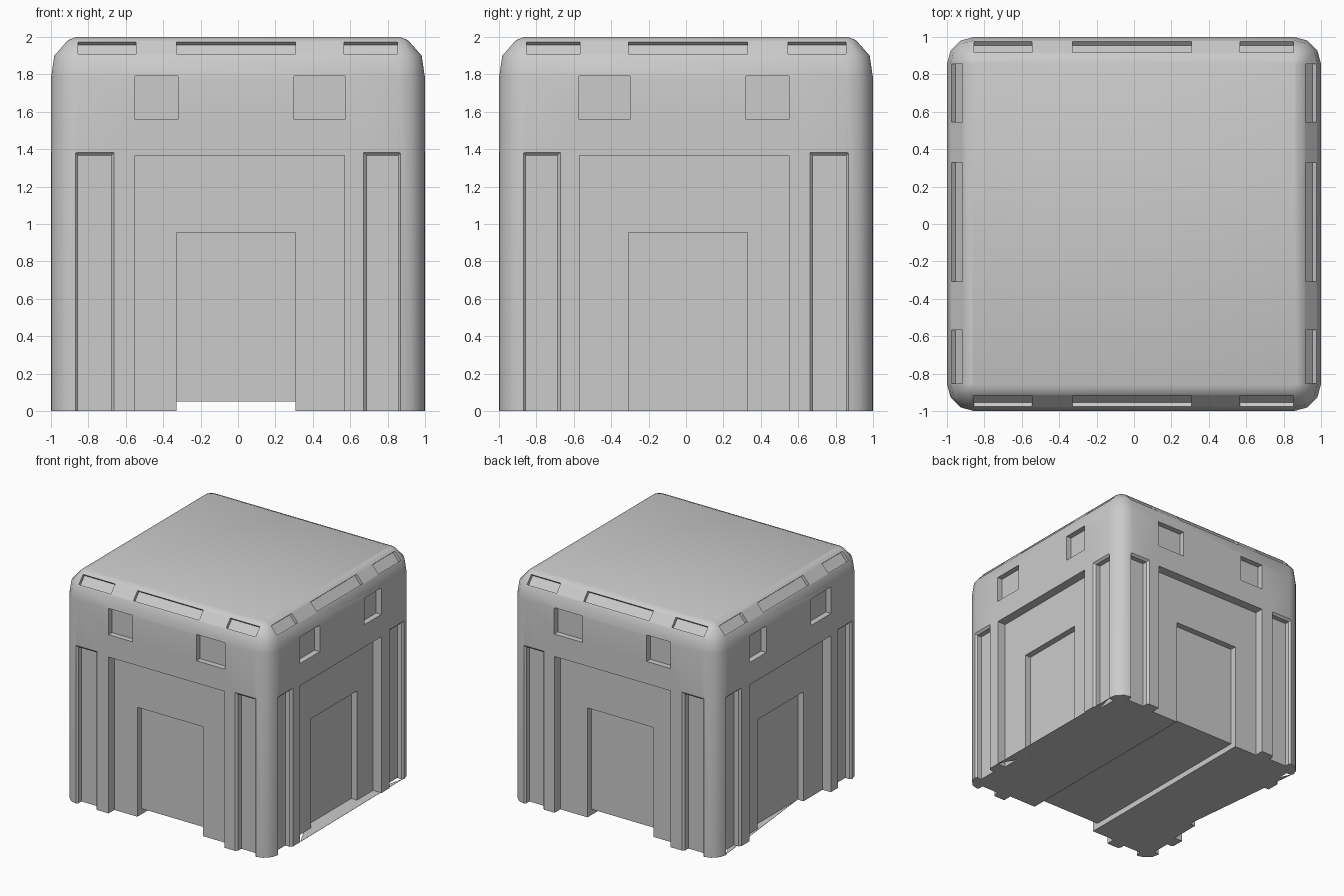
import bpy, bmesh, math

if "Cube" in bpy.data.objects:
    bpy.data.objects.remove(bpy.data.objects["Cube"])


def make_object(name, bm):
    bmesh.ops.recalc_face_normals(bm, faces=bm.faces)
    me = bpy.data.meshes.new(name)
    bm.to_mesh(me)
    bm.free()
    ob = bpy.data.objects.new(name, me)
    bpy.context.collection.objects.link(ob)
    return ob


def loft(bm, loops):
    rings = [[bm.verts.new(p) for p in loop] for loop in loops]
    n = len(rings[0])
    for a, b in zip(rings, rings[1:]):
        for i in range(n):
            j = (i + 1) % n
            bm.faces.new((a[i], a[j], b[j], b[i]))
    bm.faces.new(rings[0][::-1])
    bm.faces.new(rings[-1])


# Map (along, outward, up) coordinates to one of the four sides
def side_point(axis, sign, u, d, z):
    return (u, sign * d, z) if axis == 'y' else (sign * d, u, z)


def recess(bm, axis, sign, u0, u1, z0, z1, depth, flare=0.0):
    sections = [(1 - depth, 0), (1.1, 0)]
    if flare:
        sections = [(1 - depth, 0), (1 - flare, 0), (1, flare), (1.1, flare)]
    loft(bm, [[side_point(axis, sign, u, d, z) for u, z in (
        (u0 - f, z0), (u1 + f, z0), (u1 + f, z1 + f), (u0 - f, z1 + f))]
        for d, f in sections])


def roof_slot(bm, axis, sign, u0, u1):
    profile = []
    for d, z, k in ((.975, 1.908, -.027), (.975, 1.908, .1),
                    (.917, 1.974, .1), (.917, 1.974, -.027)):
        profile.append((d + .75 * k, z + .66 * k))
    loft(bm, [[side_point(axis, sign, u, d, z) for d, z in profile] for u in (u0, u1)])


# Rounded block body
CENTRE, RADIUS = .855, .145
body_bm = bmesh.new()
loops = []
for inset, z in ((0, 0), (0, 1.78), (.018, 1.9), (.09, 1.982), (.135, 2)):
    r = RADIUS - inset
    loop = []
    for q in range(4):
        a0 = q * math.pi / 2
        cx = CENTRE if q in (0, 3) else -CENTRE
        cy = CENTRE if q in (0, 1) else -CENTRE
        for s in range(4):
            a = a0 + s * math.pi / 6
            loop.append((cx + r * math.cos(a), cy + r * math.sin(a), z))
    loops.append(loop)
loft(body_bm, loops)
body = make_object("block_body", body_bm)

# Recesses on all sides: panel, corner strips, windows, roof slots, doorway
panels, doors, channel = bmesh.new(), bmesh.new(), bmesh.new()
for axis, flip in (('y', 1), ('x', -1)):
    def span(a, b):
        return (a, b) if flip == 1 else (-b, -a)
    for sign in (-1, 1):
        recess(panels, axis, sign, *span(-.55, .57), -.1, 1.365, .08)
        for a, b in ((-.855, -.68), (.69, .855)):
            recess(panels, axis, sign, *span(a, b), -.1, 1.365, .06, .018)
        for a, b in ((-.55, -.32), (.30, .573)):
            recess(panels, axis, sign, *span(a, b), 1.56, 1.79, .05)
        for a, b in ((-.855, -.545), (-.328, .307), (.568, .853)):
            roof_slot(panels, axis, sign, *span(a, b))
        recess(doors, axis, sign, *span(-.328, .307), -.1, .955, .135)

# Shallow channel under the block, front to back
loft(channel, [[(x, y, z) for x, z in ((-.328, -.1), (.307, -.1), (.307, .05), (-.328, .05))]
               for y in (-1.2, 1.2)])

for name, bm in (("panel_cutter", panels), ("door_cutter", doors), ("channel_cutter", channel)):
    cutter = make_object(name, bm)
    cutter.hide_render = True
    bpy.context.view_layer.objects.active = body
    mod = body.modifiers.new(name, 'BOOLEAN')
    mod.operation, mod.solver, mod.object = 'DIFFERENCE', 'EXACT', cutter
    bpy.ops.object.modifier_apply(modifier=mod.name)
    bpy.data.objects.remove(cutter)

bpy.ops.object.select_all(action='DESELECT')
body.select_set(True)
bpy.context.view_layer.objects.active = body
bpy.ops.object.shade_smooth_by_angle(angle=math.radians(42))

# Thin floor flaps closing the side recesses at ground level
for name, pts in (("right_floor_flap", ((1, -.57), (.99, .87), (.865, .335), (.865, -.3))),
                  ("left_floor_flap", ((-.99, .87), (-.865, -.3), (-.865, .6)))):
    bm = bmesh.new()
    loft(bm, [[(x, y, z) for x, y in pts] for z in (0, .002)])
    make_object(name, bm)
